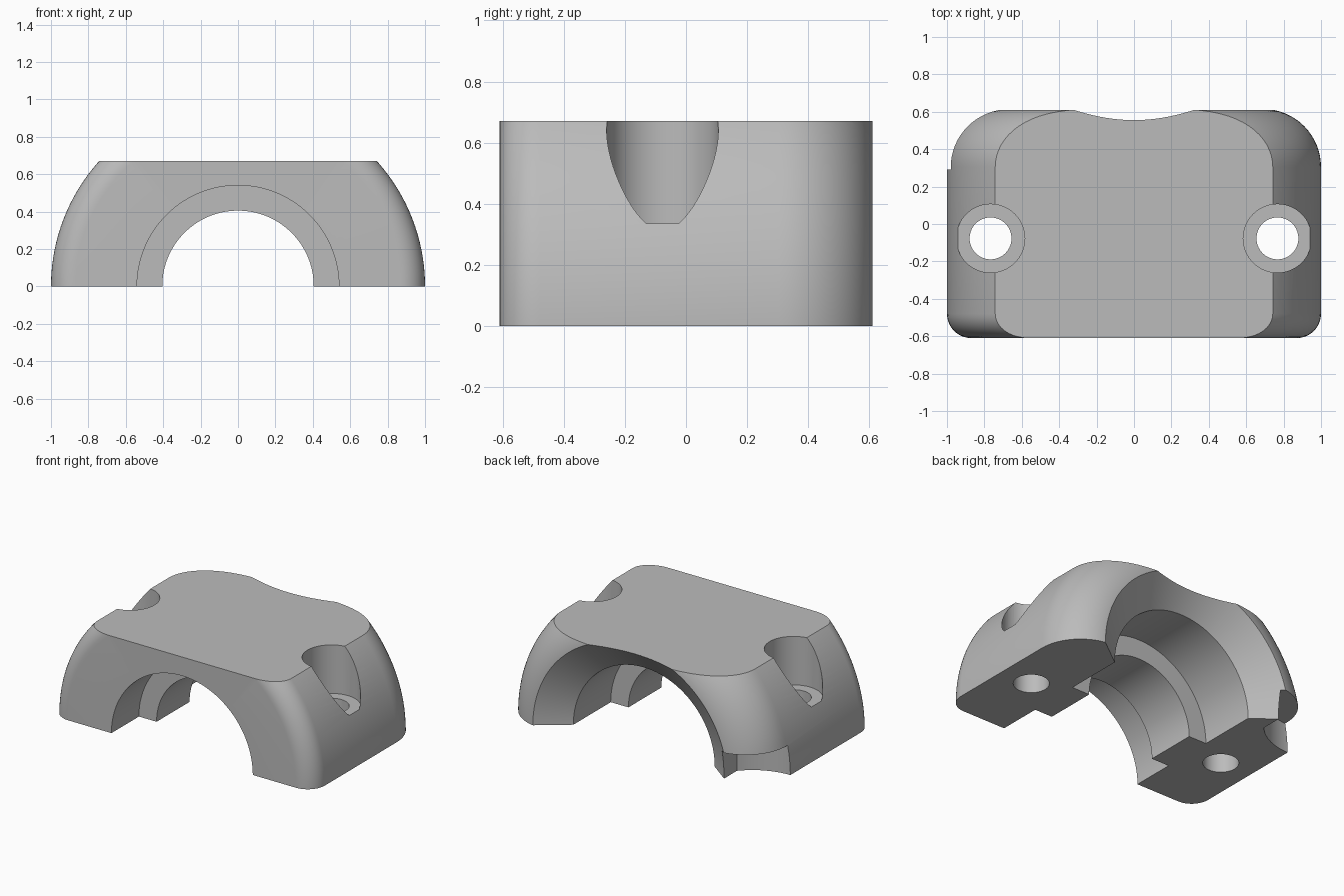
import bpy, bmesh, math
from mathutils import Matrix, Vector

cube = bpy.data.objects.get("Cube")
if cube:
    bpy.data.objects.remove(cube, do_unlink=True)

grey = bpy.data.materials.new("plain_grey")
grey.use_nodes = True
grey.diffuse_color = (0.5, 0.5, 0.5, 1)
grey.node_tree.nodes["Principled BSDF"].inputs["Base Color"].default_value = (0.5, 0.5, 0.5, 1)


def finish(bm, name):
    bmesh.ops.recalc_face_normals(bm, faces=bm.faces)
    mesh = bpy.data.meshes.new(name)
    bm.to_mesh(mesh)
    bm.free()
    obj = bpy.data.objects.new(name, mesh)
    obj.data.materials.append(grey)
    bpy.context.collection.objects.link(obj)
    return obj


def arc(cx, cy, radius, start, end, steps):
    angles = [math.radians(start + (end - start) * i / steps) for i in range(steps + 1)]
    return [(cx + radius * math.cos(a), cy + radius * math.sin(a)) for a in angles]


def prism(name, outline, z0, z1):
    bm = bmesh.new()
    face = bm.faces.new([bm.verts.new((x, y, z0)) for x, y in outline])
    new = bmesh.ops.extrude_face_region(bm, geom=[face])["geom"]
    bmesh.ops.translate(bm, vec=(0, 0, z1 - z0),
                        verts=[v for v in new if isinstance(v, bmesh.types.BMVert)])
    return finish(bm, name)


def revolve(name, profile, segments):
    """Spin a closed (radius, y) outline around the y axis."""
    bm = bmesh.new()
    turn = Matrix.Rotation(math.pi / segments, 4, 'Y')
    verts = [bm.verts.new(turn @ Vector((r, y, 0))) for r, y in profile]
    edges = [bm.edges.new((v, verts[i - 1])) for i, v in enumerate(verts)]
    bmesh.ops.spin(bm, geom=verts + edges, cent=(0, 0, 0), axis=(0, 1, 0),
                   angle=math.tau, steps=segments)
    bmesh.ops.remove_doubles(bm, verts=bm.verts, dist=0.0001)
    return finish(bm, name)


def boolean(target, cutter, operation):
    cutter.hide_render = True
    mod = target.modifiers.new(cutter.name, 'BOOLEAN')
    mod.operation = operation
    mod.solver = 'EXACT'
    mod.object = cutter
    bpy.context.view_layer.objects.active = target
    bpy.ops.object.modifier_apply(modifier=mod.name)
    bpy.data.objects.remove(cutter, do_unlink=True)


# Stepped bore with an inner rib, flared rear mouth and rounded outer edges
profile = [(0.54, -0.61), (0.54, -0.31), (0.405, -0.31), (0.405, 0.05),
           (0.54, 0.05), (0.54, 0.458), (0.743, 0.61)]
profile += arc(0.69, 0.305, 0.31, 78, 0, 14)
profile += arc(0.87, -0.48, 0.13, 0, -90, 10)
clamp = revolve("clamp_body", profile, 144)

# Flat mating face below and flat top
slab = prism("slab", [(-2, -2), (2, -2), (2, 2), (-2, 2)], 0, 0.67)
boolean(clamp, slab, 'INTERSECT')

# Counterbored bolt holes
for side in (-1, 1):
    for radius, z0 in ((0.112, -0.5), (0.183, 0.335)):
        ring = arc(side * 0.767, -0.077, radius, 0, 360, 64)[:-1]
        boolean(clamp, prism("bolt_cutter", ring, z0, 1), 'DIFFERENCE')

# Relief notch low on the rear right corner
notch = arc(-1, 0.703, 0.413, -41.4, -100, 16) + [(-1.2, 0.9), (-0.69, 0.9)]
boolean(clamp, prism("notch_cutter", notch, -0.5, 0.2), 'DIFFERENCE')

bpy.ops.object.select_all(action='DESELECT')
clamp.select_set(True)
bpy.context.view_layer.objects.active = clamp
bpy.ops.object.shade_smooth_by_angle(angle=math.radians(25))
